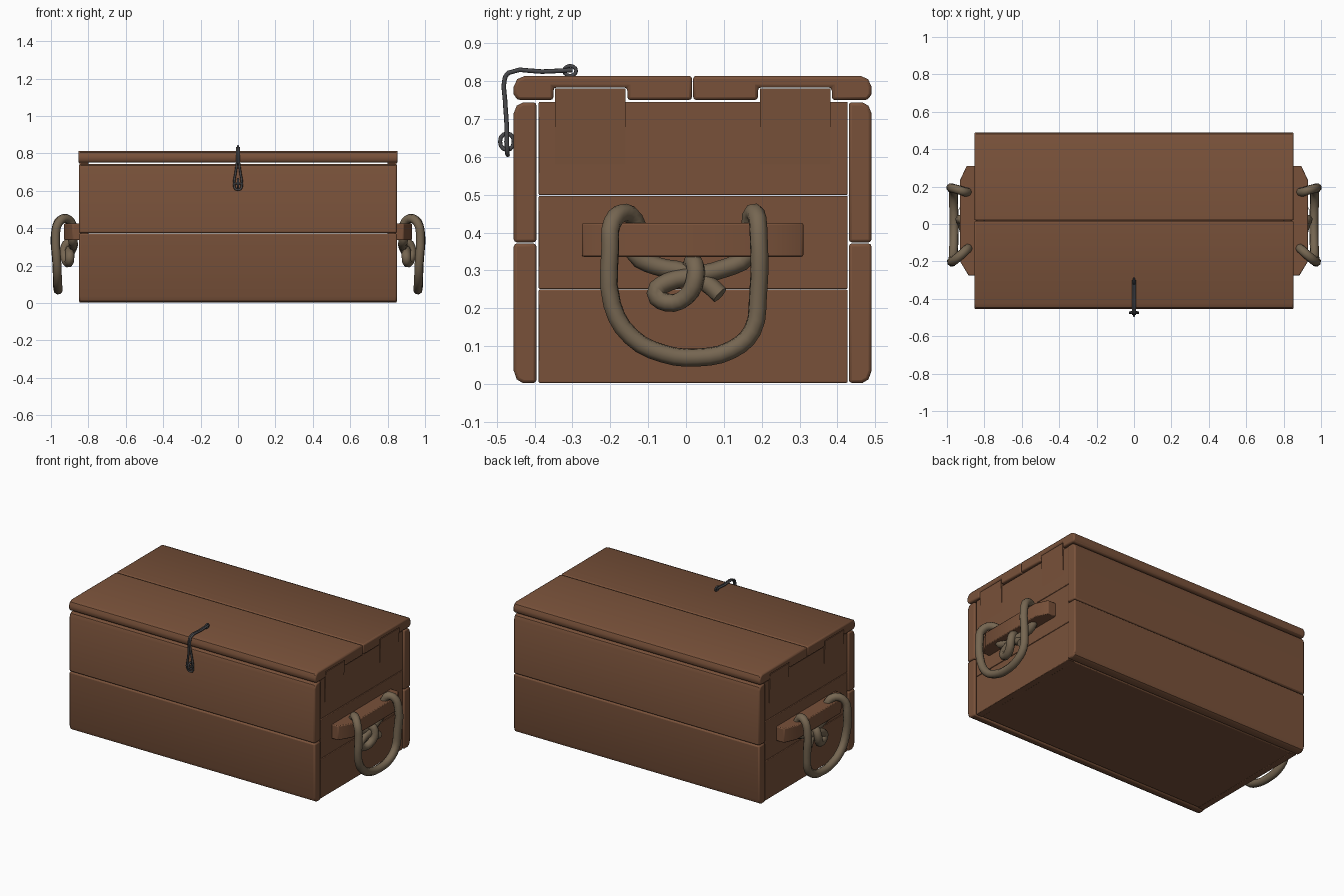
import bpy, bmesh, math
from mathutils import Vector

cube = bpy.data.objects.get("Cube")
if cube:
    bpy.data.objects.remove(cube, do_unlink=True)


def material(name, rgb):
    m = bpy.data.materials.new(name)
    m.use_nodes = True
    m.diffuse_color = (*rgb, 1)
    m.node_tree.nodes["Principled BSDF"].inputs["Base Color"].default_value = (*rgb, 1)
    return m


WOOD = material("brown wood", (0.19, 0.083, 0.042))
ROPE = material("tan rope", (0.18, 0.133, 0.083))
IRON = material("dark iron", (0.065, 0.065, 0.07))
MID = 0.0175  # depth of the chest's centre plane


def prism(name, outline, axis, lo, hi, bevel=0.006):
    """Extrude an outline along x (points are y, z) or z (points are x, y)."""
    def place(p, d):
        return (d, *p) if axis == "x" else (*p, d)
    bm = bmesh.new()
    face = bm.faces.new([bm.verts.new(place(p, lo)) for p in outline])
    moved = bmesh.ops.extrude_face_region(bm, geom=[face])["geom"]
    shift = Vector(place((0, 0), hi - lo))
    bmesh.ops.translate(bm, verts=[v for v in moved if isinstance(v, bmesh.types.BMVert)], vec=shift)
    bmesh.ops.recalc_face_normals(bm, faces=bm.faces)
    mesh = bpy.data.meshes.new(name)
    bm.to_mesh(mesh)
    bm.free()
    mesh.materials.append(WOOD)
    ob = bpy.data.objects.new(name, mesh)
    bpy.context.collection.objects.link(ob)
    if bevel:
        mod = ob.modifiers.new("soft edges", "BEVEL")
        mod.width, mod.segments = bevel, 2
        mod.limit_method, mod.angle_limit = "ANGLE", math.radians(55)
    bpy.ops.object.select_all(action="DESELECT")
    ob.select_set(True)
    bpy.context.view_layer.objects.active = ob
    bpy.ops.object.shade_smooth_by_angle(angle=math.radians(40))
    return ob


def rect(a0, a1, b0, b1):
    return [(a0, b0), (a1, b0), (a1, b1), (a0, b1)]


def tube(name, paths, radius, mat, closed=False, steps=3):
    cu = bpy.data.curves.new(name, "CURVE")
    cu.dimensions = "3D"
    cu.bevel_depth, cu.bevel_resolution = radius, 2
    cu.resolution_u, cu.use_fill_caps = steps, True
    for path in paths:
        sp = cu.splines.new("BEZIER")
        sp.bezier_points.add(len(path) - 1)
        for bp, co in zip(sp.bezier_points, path):
            bp.co = co
            bp.handle_left_type = bp.handle_right_type = "AUTO"
        sp.use_cyclic_u = closed
    cu.materials.append(mat)
    ob = bpy.data.objects.new(name, cu)
    bpy.context.collection.objects.link(ob)
    return ob


# Long boards and lid boards, mirrored front to back
lower = [(-.395, .003), (-.43, .002), (-.447, .012), (-.455, .035), (-.455, .371), (-.395, .371)]
upper = [(-.395, .374), (-.455, .374), (-.455, .715), (-.447, .735), (-.43, .744), (-.395, .744)]
lid = [(.016, .75), (.016, .814), (-.425, .814), (-.446, .805), (-.455, .785), (-.455, .765),
       (-.445, .75), (-.35, .75), (-.35, .783), (-.155, .783), (-.155, .75)]
for label, outline, half in (("lower_board", lower, .85), ("upper_board", upper, .85), ("lid_board", lid, .854)):
    prism("front_" + label, outline, "x", -half, half, 0.008)
    prism("back_" + label, [(2 * MID - y, z) for y, z in outline], "x", -half, half, 0.008)

# Floor
prism("floor", rect(-.388, .426, .004, .04), "x", -.84, .84)

# Rope handle: runs over the cleat, down in a loop, and is knotted behind
rope = [(.91, .09, .235), (.9, .06, .262), (.885, 0, .295), (.88, -.08, .312), (.885, -.135, .345),
        (.888, -.13, .42), (.92, -.16, .452), (.962, -.195, .425), (.975, -.2, .36), (.968, -.195, .21),
        (.965, -.145, .125), (.962, -.06, .08), (.962, .03, .07), (.965, .12, .09), (.966, .175, .14),
        (.97, .19, .23), (.974, .192, .39), (.945, .185, .448), (.905, .172, .444), (.885, .165, .34),
        (.885, .1, .305), (.9, .02, .285), (.9, -.05, .268), (.9, -.08, .24), (.905, -.05, .215),
        (.92, 0, .23), (.93, .025, .28), (.905, .02, .322), (.87, .01, .3)]
cleat = [(.835, -.275), (.885, -.275), (.93, -.2), (.93, .235), (.895, .31), (.835, .31)]

for side, s in (("left", 1), ("right", -1)):
    # Three end boards
    for i, (z0, z1) in enumerate(((.003, .249), (.251, .497), (.499, .745))):
        prism(f"{side}_end_board_{i + 1}", rect(-.389, .427, z0, z1), "x",
              *sorted((s * .80, s * .842)), bevel=0.003)
    # Tabs that reach up into the lid notches, tapering to flush below
    for where, y0, y1 in (("front", -.346, -.16), ("back", .195, .381)):
        tab = prism(f"{side}_{where}_tab", rect(y0, y1, .58, .78), "x",
                    *sorted((s * .80, s * .850)), bevel=0)
        for v in tab.data.vertices:
            if v.co.z < .6 and abs(v.co.x) > .82:
                v.co.x = s * .842
    prism(f"{side}_handle_cleat", [(s * x, y) for x, y in cleat], "z", .336, .425, 0.005)
    tube(f"{side}_rope_handle", [[(s * x, y, z) for x, y, z in rope]], .0245, ROPE)

# Wire hook: teardrop loop in front, bent over the lid edge to a staple
strands = [[(0, -.471, .605), (s * .014, -.472, .61), (s * .021, -.473, .635), (s * .014, -.474, .69),
            (s * .006, -.478, .75), (s * .005, -.479, .805), (s * .005, -.468, .822),
            (s * .005, -.38, .825), (s * .005, -.30, .829)] for s in (1, -1)]
tube("hook_wire", strands, .006, IRON)


def ring(y, z, ry, rz, sides=6):
    return [(0, y + ry * math.cos(math.tau * i / sides), z + rz * math.sin(math.tau * i / sides))
            for i in range(sides)]


tube("front_staple", [ring(-.473, .64, .018, .022)], .0055, IRON, True, 2)
tube("lid_staple", [ring(-.306, .827, .016, .013)], .005, IRON, True, 2)
tube("staple_pin", [[(-.026, -.476, .64), (.026, -.476, .64)]], .005, IRON)
